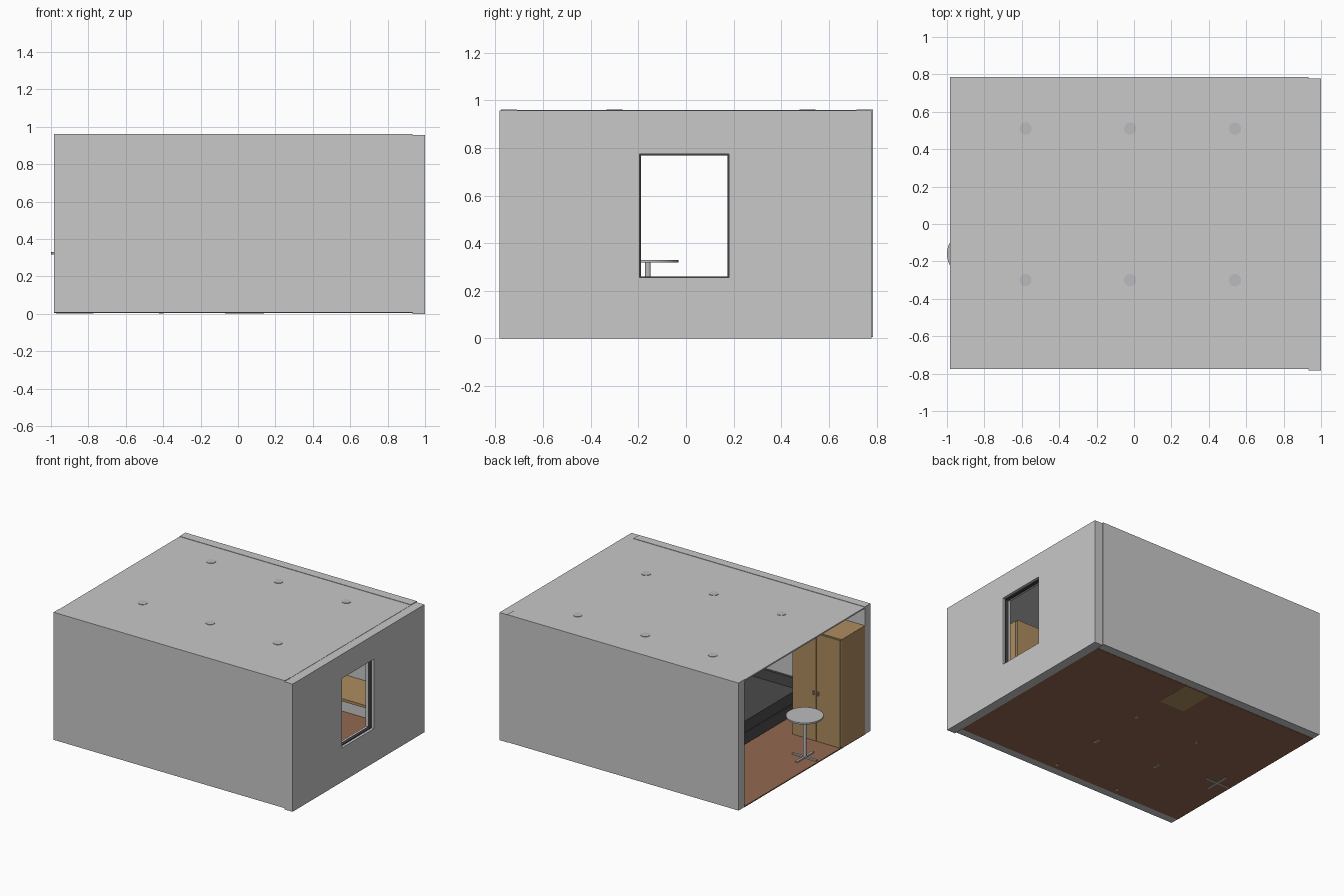
import bpy, bmesh, math

if "Cube" in bpy.data.objects:
    bpy.data.objects.remove(bpy.data.objects["Cube"])


def mat(name, r, g, b):
    m = bpy.data.materials.new(name)
    m.diffuse_color = (r, g, b, 1)
    m.use_nodes = True
    m.node_tree.nodes["Principled BSDF"].inputs["Base Color"].default_value = m.diffuse_color
    return m


WALL = mat("wall_grey", .58, .58, .58)
WOOD = mat("wood", .42, .265, .115)
FLOOR = mat("floor_brown", .29, .138, .08)
DARK = mat("dark_fabric", .07, .07, .07)
METAL = mat("metal_grey", .5, .5, .52)
FRAME = mat("frame_dark", .05, .05, .05)


def finish(name, bm, m, smooth=False):
    me = bpy.data.meshes.new(name)
    bm.to_mesh(me)
    bm.free()
    ob = bpy.data.objects.new(name, me)
    bpy.context.collection.objects.link(ob)
    me.materials.append(m)
    if smooth:
        bpy.context.view_layer.objects.active = ob
        ob.select_set(True)
        bpy.ops.object.shade_smooth_by_angle()
        ob.select_set(False)
    return ob


def box(name, x, y, z, m):
    """Box from (min, max) ranges."""
    bm = bmesh.new()
    bmesh.ops.create_cube(bm, size=1)
    for v in bm.verts:
        v.co = [(r[0] + r[1]) / 2 + c * (r[1] - r[0]) for r, c in zip((x, y, z), v.co)]
    return finish(name, bm, m)


def cyl(name, x, y, z, r, m, n=24):
    bm = bmesh.new()
    bmesh.ops.create_cone(bm, cap_ends=True, segments=n, radius1=r, radius2=r, depth=z[1] - z[0])
    bmesh.ops.translate(bm, verts=bm.verts, vec=(x, y, (z[0] + z[1]) / 2))
    return finish(name, bm, m, True)


# Room shell, open on the left
box("floor", (-.985, .932), (-.715, .72), (.004, .012), FLOOR)
box("ceiling", (-.985, .932), (-.71, .715), (.948, .958), WALL)
box("front_wall", (-.985, .932), (-.776, -.71), (.006, .961), WALL)
box("back_wall", (-.985, .932), (.715, .785), (.006, .961), WALL)

# Right wall with the window opening cut by four pieces of one frame profile
WY, WZ = (-.195, .18), (.255, .775)
X = (.932, 1)
bm = bmesh.new()
outer = [(-.783, 0), (.778, 0), (.778, .956), (-.783, .956)]
inner = [(WY[0], WZ[0]), (WY[1], WZ[0]), (WY[1], WZ[1]), (WY[0], WZ[1])]
rings = [[bm.verts.new((x, *p)) for p in ring] for x in X for ring in (outer, inner)]
for a, b in ((0, 1), (2, 3), (0, 2), (1, 3)):
    for i in range(4):
        j = (i + 1) % 4
        bm.faces.new((rings[a][i], rings[a][j], rings[b][j], rings[b][i]))
bmesh.ops.recalc_face_normals(bm, faces=bm.faces)
finish("right_wall", bm, WALL)

# Window frame
FX = (.955, .98)
t = .006
for i, y in enumerate(((WY[0], WY[0] + t), (WY[1] - t, WY[1]))):
    box(f"window_side_{i}", FX, y, WZ, FRAME)
for i, z in enumerate(((WZ[0], WZ[0] + t), (WZ[1] - t, WZ[1]))):
    box(f"window_rail_{i}", FX, WY, z, FRAME)

# Ceiling lights
for i, x in enumerate((-.58, -.02, .54)):
    for j, y in enumerate((-.30, .51)):
        cyl(f"ceiling_light_{i}_{j}", x, y, (.942, .961), .033, METAL)

# Two wardrobes on either side of the bed
for side, x0 in (("left", -.985), ("right", .29)):
    x1, mid = x0 + .395, x0 + .1975
    box(f"{side}_wardrobe_body", (x0, x1), (-.71, -.435), (.012, .82), WOOD)
    box(f"{side}_wardrobe_edge", (x0 + .002, x1 - .002), (-.435, -.428), (.02, .815), METAL)
    for k, (a, b) in enumerate(((x0, mid - .002), (mid + .002, x1))):
        box(f"{side}_wardrobe_door_{k}", (a, b), (-.428, -.415), (.015, .82), WOOD)
        hx = mid + (-.018 if k == 0 else .018)
        box(f"{side}_wardrobe_handle_{k}", (hx - .004, hx + .004), (-.415, -.403), (.36, .39), METAL)

# Bed: base, mattress, headboard and feet
box("bed_base", (-.44, .14), (-.69, .2), (.03, .115), DARK)
box("bed_mattress", (-.44, .14), (-.69, .2), (.12, .205), DARK)
box("bed_core", (-.43, .13), (-.68, .19), (.1, .13), DARK)
box("bed_headboard", (-.44, .14), (-.71, -.69), (.03, .28), DARK)
for i, x in enumerate((-.41, .12)):
    for j, y in enumerate((-.67, -.265, -.235, .17)):
        cyl(f"bed_foot_{i}_{j}", x, y, (.002, .04), .012, METAL, 12)

# Desk along the back wall with a cabinet at its end
box("desk_top", (-.07, .932), (.39, .715), (.27, .29), WOOD)
box("desk_cabinet", (-.07, .14), (.44, .715), (.003, .27), WOOD)

# Round table on a cross foot
TX, TY = -.872, -.16
cyl("table_top", TX, TY, (.318, .33), .128, METAL, 32)
cyl("table_post", TX, TY, (.015, .318), .012, METAL, 16)
box("table_foot_long", (TX - .1, TX + .1), (TY - .008, TY + .008), (.002, .022), METAL)
box("table_foot_cross", (TX - .008, TX + .008), (TY - .1, TY + .1), (.002, .022), METAL)
